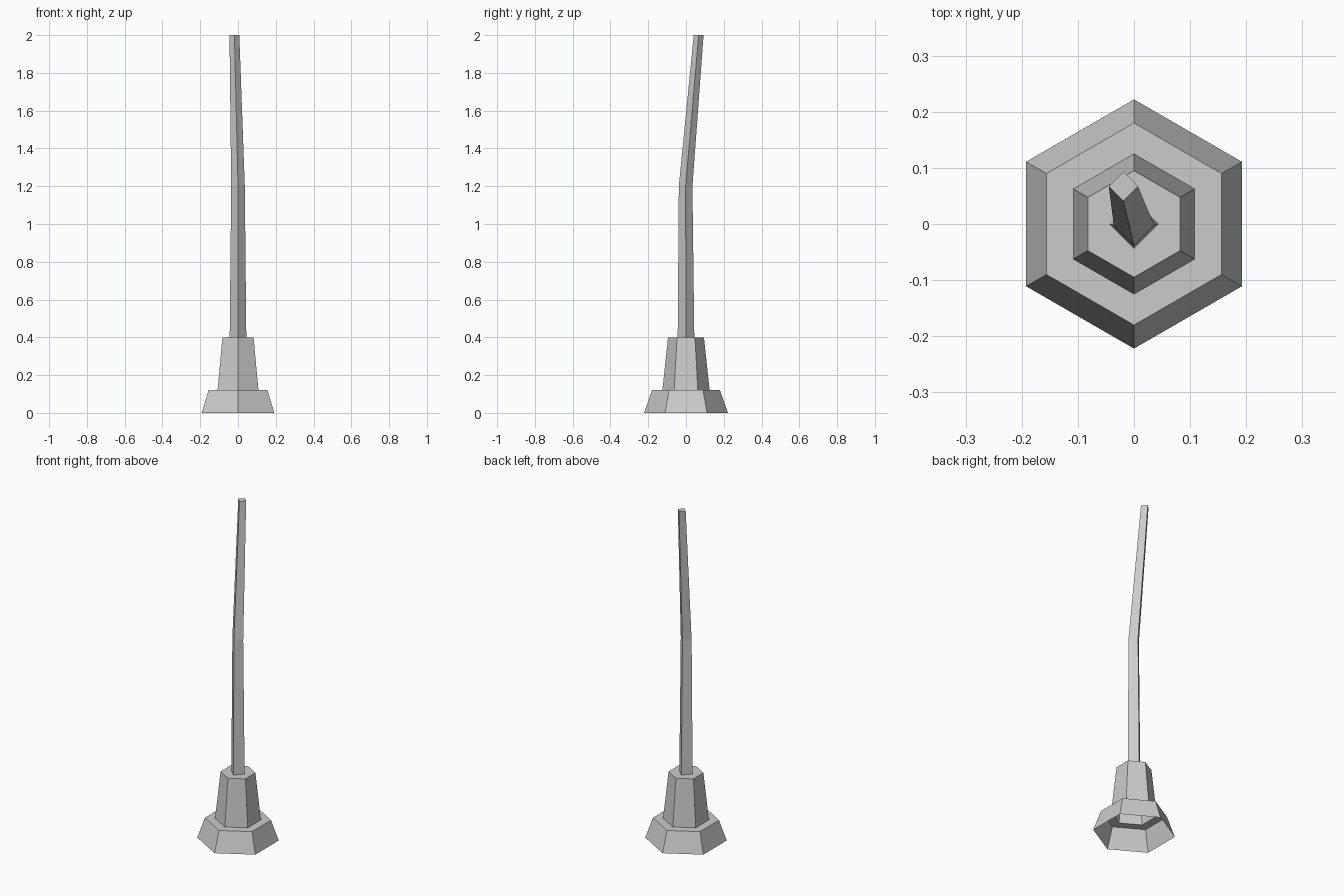
import bpy, bmesh
from math import cos, sin, tau, pi

cube = bpy.data.objects.get("Cube")
if cube:
    bpy.data.objects.remove(cube, do_unlink=True)

grey = bpy.data.materials.new("light_grey")
grey.use_nodes = True
color = (0.6, 0.6, 0.6, 1)
grey.diffuse_color = color
grey.node_tree.nodes["Principled BSDF"].inputs["Base Color"].default_value = color


def loft(name, sides, rings):
    """Join rings of (radius, x, y, z) with flat walls and cap the last ring."""
    bm = bmesh.new()
    loops = [[bm.verts.new((x + r * cos(tau * i / sides + pi / 2),
                            y + r * sin(tau * i / sides + pi / 2), z))
              for i in range(sides)] for r, x, y, z in rings]
    for low, high in zip(loops, loops[1:]):
        for i in range(sides):
            j = (i + 1) % sides
            bm.faces.new((low[i], low[j], high[j], high[i]))
    bm.faces.new(loops[-1])
    mesh = bpy.data.meshes.new(name)
    bm.to_mesh(mesh)
    bm.free()
    mesh.materials.append(grey)
    obj = bpy.data.objects.new(name, mesh)
    bpy.context.collection.objects.link(obj)
    return obj


# Stepped six-sided foot, hollow and open underneath
loft("stepped_foot", 6, [(0.222, 0, 0, 0), (0.18, 0, 0, 0.12),
                         (0.125, 0, 0, 0.12), (0.095, 0, 0, 0.4)])

# Square pole, turned on its corner, bending back and to the side
loft("bent_pole", 4, [(0.044, 0, 0, 0.4), (0.036, 0, -0.002, 1.2),
                      (0.026, -0.019, 0.067, 2)])
